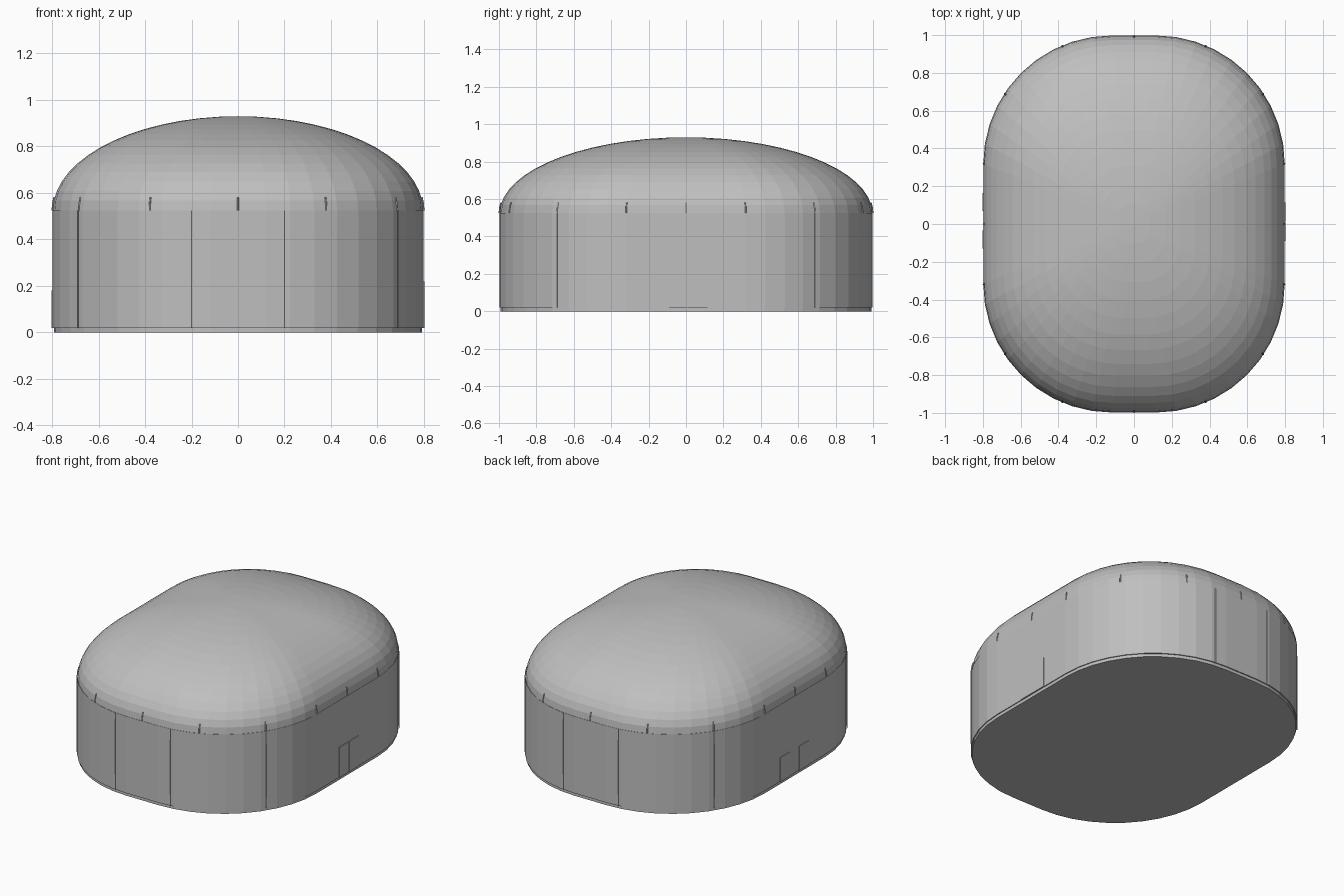
import bpy
import bmesh
from math import sin, cos, pi, radians

cube = bpy.data.objects.get("Cube")
if cube:
    bpy.data.objects.remove(cube, do_unlink=True)

HALF_X, HALF_Y, RADIUS = 0.798, 0.998, 0.68
BASE_TOP, EAVES, RISE = 0.02, 0.525, 0.405
CORNER_STEPS, ROOF_STEPS = 10, 15

grey = bpy.data.materials.new("light_grey")
grey.use_nodes = True
colour = (0.52, 0.52, 0.52, 1)
grey.diffuse_color = colour
grey.node_tree.nodes["Principled BSDF"].inputs["Base Color"].default_value = colour


def add_object(name, data):
    obj = bpy.data.objects.new(name, data)
    bpy.context.collection.objects.link(obj)
    data.materials.append(grey)
    return obj


def outline():
    """Rounded rectangle plan, counter-clockwise."""
    points = []
    for quarter, (sx, sy) in enumerate([(1, 1), (-1, 1), (-1, -1), (1, -1)]):
        for i in range(CORNER_STEPS + 1):
            a = (quarter + i / CORNER_STEPS) * pi / 2
            points.append((sx * (HALF_X - RADIUS) + RADIUS * cos(a),
                           sy * (HALF_Y - RADIUS) + RADIUS * sin(a)))
    return points


def loft(name, rings, apex=None):
    """Stack scaled copies of the plan, given as (scale, height)."""
    bm = bmesh.new()
    plan = outline()
    n = len(plan)
    loops = [[bm.verts.new((x * s, y * s, z)) for x, y in plan] for s, z in rings]
    for low, high in zip(loops, loops[1:]):
        for i in range(n):
            j = (i + 1) % n
            bm.faces.new((low[i], low[j], high[j], high[i]))
    bm.faces.new(loops[0][::-1])
    if apex is None:
        bm.faces.new(loops[-1])
    else:
        tip = bm.verts.new((0, 0, apex))
        for i in range(n):
            bm.faces.new((loops[-1][i], loops[-1][(i + 1) % n], tip))
    mesh = bpy.data.meshes.new(name)
    bm.to_mesh(mesh)
    bm.free()
    return add_object(name, mesh)


def strip(name, points, thickness):
    """Thin line running along a surface."""
    curve = bpy.data.curves.new(name, 'CURVE')
    curve.dimensions = '3D'
    curve.bevel_depth = thickness
    curve.bevel_resolution = 0
    spline = curve.splines.new('POLY')
    spline.points.add(len(points) - 1)
    for target, p in zip(spline.points, points):
        target.co = (*p, 1)
    return add_object(name, curve)


def plate(name, x, y0, y1, height):
    """Thin door leaf on a long side."""
    bm = bmesh.new()
    bmesh.ops.create_cube(bm, size=1)
    for v in bm.verts:
        v.co = (x + v.co.x * 0.008, (y0 + y1) / 2 + v.co.y * (y1 - y0),
                BASE_TOP + (v.co.z + 0.5) * (height - BASE_TOP))
    mesh = bpy.data.meshes.new(name)
    bm.to_mesh(mesh)
    bm.free()
    return add_object(name, mesh)


# Plinth, wall and domed roof
loft("plinth", [(0.993, 0), (0.993, BASE_TOP)])
loft("wall", [(1, BASE_TOP), (1, EAVES)])
angles = [i * pi / 2 / ROOF_STEPS for i in range(ROOF_STEPS)]
loft("roof", [(0.998 * cos(t), EAVES + RISE * sin(t)) for t in angles], EAVES + RISE)

# Short ribs rising from the eaves
quadrant = [(HALF_X, 0), (HALF_X, 0.32), (0.685, 0.69), (0.38, 0.945), (0, HALF_Y)]
rib_spots = {(sx * x, sy * y) for x, y in quadrant for sx in (1, -1) for sy in (1, -1)}
for x, y in sorted(rib_spots):
    strip("roof_rib", [(x * cos(t), y * cos(t), EAVES + RISE * sin(t))
                       for t in map(radians, (0, 4, 8))], 0.004)

# Vertical wall seams
for sx in (1, -1):
    for sy in (1, -1):
        for x, y in [(0.2, 0.993), (0.69, 0.69)]:
            strip("wall_seam", [(sx * x, sy * y, BASE_TOP), (sx * x, sy * y, EAVES)], 0.003)

# Double door on the left, two single doors on the right
plate("double_door_leaf", HALF_X, -0.09, 0.008, 0.22)
plate("double_door_leaf", HALF_X, 0.012, 0.115, 0.22)
plate("single_door", -HALF_X, -0.13, -0.035, 0.18)
plate("single_door", -HALF_X, 0.07, 0.165, 0.18)
